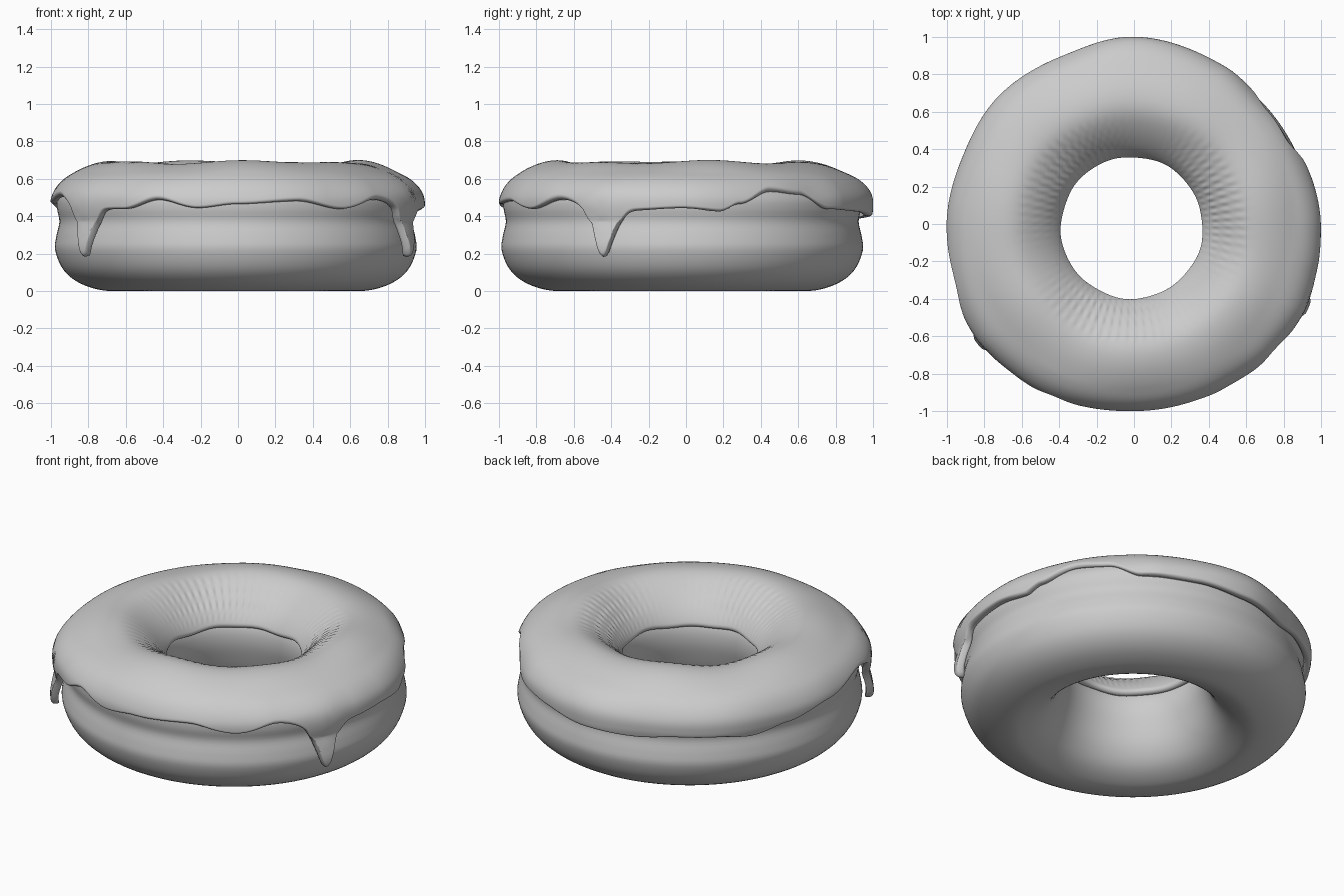
import bpy, bmesh
from math import sin, cos, pi, radians, degrees, exp, sqrt
from mathutils import Vector

if "Cube" in bpy.data.objects:
    bpy.data.objects.remove(bpy.data.objects["Cube"])

CX, CY = -0.012, -0.02

# Dough cross-section (radius, height): bottom, outside, top, hole
PROFILE = [(0.70, 0.002), (0.83, 0.04), (0.92, 0.112), (0.965, 0.215), (0.96, 0.29),
           (0.943, 0.37), (0.955, 0.44), (0.95, 0.50), (0.905, 0.565), (0.82, 0.617),
           (0.72, 0.65), (0.63, 0.65), (0.54, 0.605), (0.455, 0.53), (0.405, 0.45),
           (0.395, 0.36), (0.415, 0.26), (0.455, 0.15), (0.52, 0.065), (0.61, 0.015)]
N = len(PROFILE)

# Icing edge height and extra overhang, by angle in degrees
EDGE = [(0, .445), (12, .43), (18, .465), (30, .53), (41, .515), (53, .44), (72, .43),
        (90, .41), (108, .39), (121, .41), (135, .41), (146, .385), (159, .42), (177, .465),
        (197, .50), (216, .45), (227, .44), (233, .44), (245, .485), (258, .445), (270, .465),
        (290, .48), (305, .44), (319, .485), (335, .44), (345, .435)]
FLARE = [(0, .02), (30, -.005), (45, -.015), (60, .005), (90, .03), (112, .0), (135, .01),
         (158, -.01), (180, 0), (216, .03), (232, .015), (270, -.01), (300, 0), (318, .02),
         (335, .035), (347, .025)]
DRIPS = [217, 335.5]


def section(u):
    """Smooth point on the closed cross-section, u counted in control points."""
    i, t = int(u // 1), u % 1
    p0, p1, p2, p3 = (Vector(PROFILE[(i + k) % N]) for k in (-1, 0, 1, 2))
    return 0.5 * (2 * p1 + (p2 - p0) * t + (2 * p0 - 5 * p1 + 4 * p2 - p3) * t * t
                  + (3 * p1 - p0 - 3 * p2 + p3) * t ** 3)


def normal(u):
    d = section(u + 0.05) - section(u - 0.05)
    return Vector((d.y, -d.x)).normalized()


def lookup(table, deg):
    """Eased periodic interpolation."""
    pts = table + [(table[0][0] + 360, table[0][1])]
    for (a, x), (b, y) in zip(pts, pts[1:]):
        if a <= deg <= b:
            t = (deg - a) / (b - a)
            return x + (y - x) * t * t * (3 - 2 * t)


def u_at_height(z):
    lo, hi = 1.0, 10.0
    for _ in range(30):
        mid = (lo + hi) / 2
        lo, hi = (mid, hi) if section(mid).y < z else (lo, mid)
    return lo


def ring_mesh(name, rings):
    """Join closed loops of (radius, height) around the z axis."""
    bm = bmesh.new()
    count = len(rings)
    loops = []
    for i, ring in enumerate(rings):
        a = 2 * pi * i / count
        loops.append([bm.verts.new((CX + p.x * cos(a), CY + p.x * sin(a), p.y)) for p in ring])
    m = len(loops[0])
    for i in range(count):
        A, B = loops[i], loops[(i + 1) % count]
        for j in range(m):
            k = (j + 1) % m
            bm.faces.new((A[j], B[j], B[k], A[k]))
    bmesh.ops.recalc_face_normals(bm, faces=bm.faces)
    me = bpy.data.meshes.new(name)
    bm.to_mesh(me)
    bm.free()
    ob = bpy.data.objects.new(name, me)
    bpy.context.collection.objects.link(ob)
    for f in me.polygons:
        f.use_smooth = True
    return ob


# Dough ring
dough_loop = [section(N * j / 80) for j in range(80)]
ring_mesh("dough", [dough_loop] * 128)

# Icing shell with wavy edge, drips and fine ripples near the hole
SEG, STEPS, THICK = 480, 64, 0.033
rings = []
for i in range(SEG):
    a = 2 * pi * i / SEG
    deg = degrees(a)
    z = lookup(EDGE, deg)
    for d in DRIPS:
        z -= (z - 0.195) * exp(-abs(radians(deg - d) / 0.078) ** 2)
    u0 = u_at_height(z)
    u1 = 14.0 + 0.05 * sin(5 * a) + 0.04 * sin(9 * a + 1)
    flare = lookup(FLARE, deg)
    outer, inner = [], []
    for j in range(STEPS + 1):
        s = 0.5 - 0.5 * cos(pi * j / STEPS)
        u = u0 + (u1 - u0) * s
        p, n = section(u), normal(u)
        # rounded lip at both rims
        dist = min((u - u0) * 0.09, (u1 - u) * 0.09)
        lip = sqrt(max(0, 1 - (1 - min(1, dist / 0.02)) ** 2))
        w = max(0, min(1, (9.0 - u) / 2.2))
        overhang = flare * w * w * (3 - 2 * w)
        band = max(0, 1 - ((u - 12.2) / 1.5) ** 2)
        patch = 0.5 + 0.5 * sin(3 * a + 0.6)
        bump = 0.004 * band * patch * sin(76 * a) * (0.5 + 0.5 * sin(u * 9))
        crest = max(0, 1 - ((u - 10.8) / 2.2) ** 2)
        bump += crest * (0.006 * sin(4 * a + 0.8) + 0.005 * sin(7 * a))
        base = 0.002 + max(0, overhang) * 0.7
        top = 0.002 + THICK + overhang + bump
        outer.append(p + n * (base + (top - base) * (0.3 + 0.7 * lip)))
        inner.append(p + n * base)
    rings.append(outer + inner[::-1])
ring_mesh("icing", rings)
